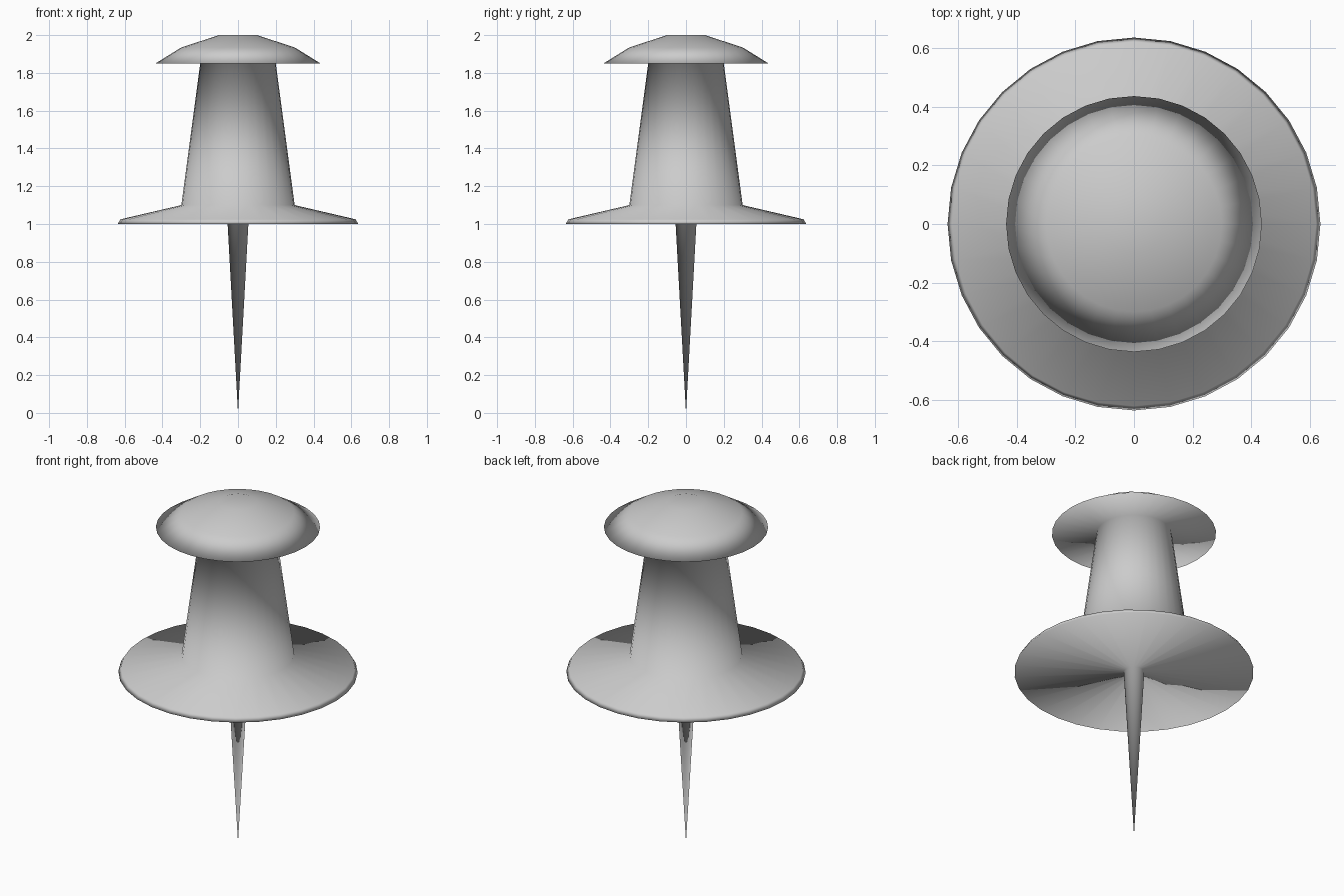
import bpy, bmesh
from math import cos, sin, tau

if "Cube" in bpy.data.objects:
    bpy.data.objects.remove(bpy.data.objects["Cube"])

SIDES = 32

# Half profile (radius, height) from needle tip to cap centre
profile = [
    (0.0, 0.0), (0.055, 1.0),                    # needle
    (0.637, 1.0), (0.622, 1.025), (0.3, 1.1),    # flange
    (0.2, 1.85),                                 # tapered grip
    (0.437, 1.85), (0.3, 1.935), (0.1, 2.0),     # domed cap
    (0.0, 2.0),
]


def lathe(name, points):
    bm = bmesh.new()
    rings = []
    for r, z in points:
        n = SIDES if r > 0 else 1
        rings.append([bm.verts.new((r * cos(tau * i / SIDES), r * sin(tau * i / SIDES), z))
                      for i in range(n)])
    for low, high in zip(rings, rings[1:]):
        for i in range(SIDES):
            j = (i + 1) % SIDES
            if len(low) == 1:
                bm.faces.new((low[0], high[j], high[i]))
            elif len(high) == 1:
                bm.faces.new((low[i], low[j], high[0]))
            else:
                bm.faces.new((low[i], low[j], high[j], high[i]))
    bmesh.ops.recalc_face_normals(bm, faces=bm.faces)
    # The whole pin is smooth shaded, including the rims
    for f in bm.faces:
        f.smooth = True
    mesh = bpy.data.meshes.new(name)
    bm.to_mesh(mesh)
    bm.free()
    obj = bpy.data.objects.new(name, mesh)
    bpy.context.collection.objects.link(obj)
    return obj


lathe("push_pin", profile)
